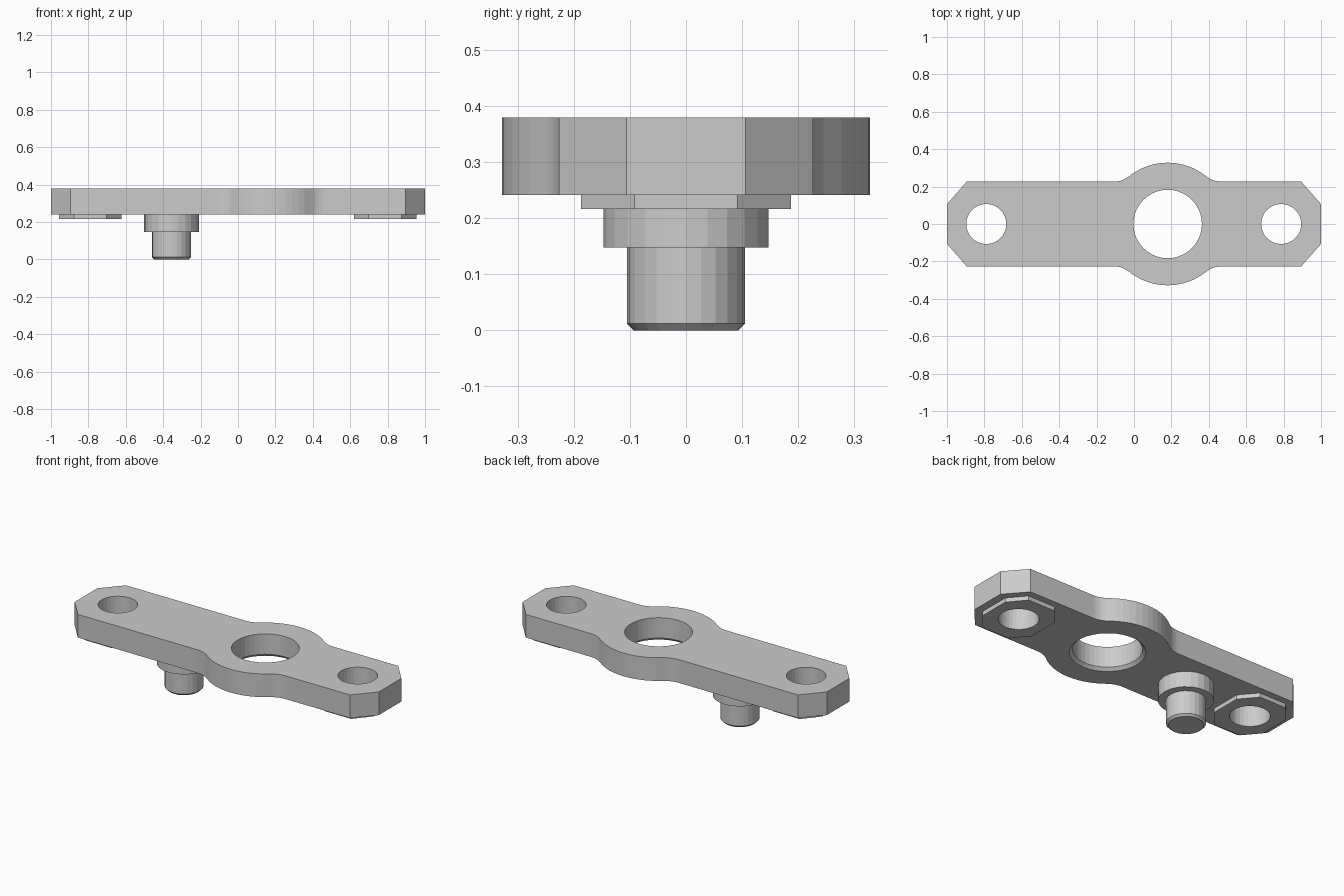
import bpy, bmesh
from math import sin, cos, pi, atan2, hypot

if "Cube" in bpy.data.objects:
    bpy.data.objects.remove(bpy.data.objects["Cube"])

HUB_X, PIN_X = 0.18, -0.355
HOLES = {"left": -0.79, "right": 0.787}


def make_object(name, bm):
    bmesh.ops.recalc_face_normals(bm, faces=bm.faces)
    mesh = bpy.data.meshes.new(name)
    bm.to_mesh(mesh)
    bm.free()
    obj = bpy.data.objects.new(name, mesh)
    bpy.context.collection.objects.link(obj)
    return obj


def loft(name, rings):
    """Closed solid through equal-length rings of 3D points."""
    bm = bmesh.new()
    rows = [[bm.verts.new(p) for p in ring] for ring in rings]
    for a, b in zip(rows, rows[1:]):
        for i in range(len(a)):
            j = (i + 1) % len(a)
            bm.faces.new((a[i], a[j], b[j], b[i]))
    bm.faces.new(rows[0])
    bm.faces.new(rows[-1])
    return make_object(name, bm)


def prism(name, outline, z0, z1):
    return loft(name, [[(x, y, z) for x, y in outline] for z in (z0, z1)])


def lathe(name, x, profile, sides):
    return loft(name, [[(x + r * cos(2 * pi * i / sides), r * sin(2 * pi * i / sides), z)
                        for i in range(sides)] for r, z in profile])


def cut(obj, x, profile, sides):
    """Drill a turned shape out of obj, then discard the cutter."""
    cutter = lathe("hole_cutter", x, profile, sides)
    cutter.hide_render = True
    mod = obj.modifiers.new("hole", "BOOLEAN")
    mod.operation, mod.solver, mod.object = "DIFFERENCE", "EXACT", cutter
    bpy.context.view_layer.objects.active = obj
    bpy.ops.object.modifier_apply(modifier=mod.name)
    bpy.data.objects.remove(cutter)


def arc(cx, cy, r, a0, a1, n):
    return [(cx + r * cos(a0 + (a1 - a0) * i / n), cy + r * sin(a0 + (a1 - a0) * i / n))
            for i in range(n + 1)]


# Plate outline: chamfered bar with a round hub blended in by fillets
W, R, DX = 0.226, 0.328, 0.29
f = (DX**2 + W**2 - R**2) / (2 * (R - W))
a = atan2(W + f, DX)
upper = [(1, 0.106), (0.895, W)]
upper += arc(HUB_X + DX, W + f, f, -pi / 2, a - pi, 5)
upper += arc(HUB_X, 0, R, a, pi - a, 12)[1:-1]
upper += arc(HUB_X - DX, W + f, f, -a, -pi / 2, 5)
upper += [(-0.895, W), (-1, 0.106)]
plate = prism("plate", upper + [(x, -y) for x, y in reversed(upper)], 0.241, 0.379)

# Hub bore, chamfered underneath
cut(plate, HUB_X, [(0.2, 0.2), (0.2, 0.241), (0.183, 0.258), (0.183, 0.5)], 40)

# Bolt holes with octagonal pads below
corner = [(0.168, 0.092), (0.088, 0.187)]
half = corner + [(-x, y) for x, y in reversed(corner)]
octagon = half + [(-x, -y) for x, y in half]
for side, x in HOLES.items():
    pad = prism(side + "_pad", [(x + px, py) for px, py in octagon], 0.216, 0.241)
    for part in (plate, pad):
        cut(part, x, [(0.107, 0.1), (0.107, 0.5)], 32)

# Stepped locating pin
lathe("pin", PIN_X, [(0.093, 0), (0.105, 0.012), (0.105, 0.148),
                     (0.147, 0.148), (0.147, 0.241)], 24)
